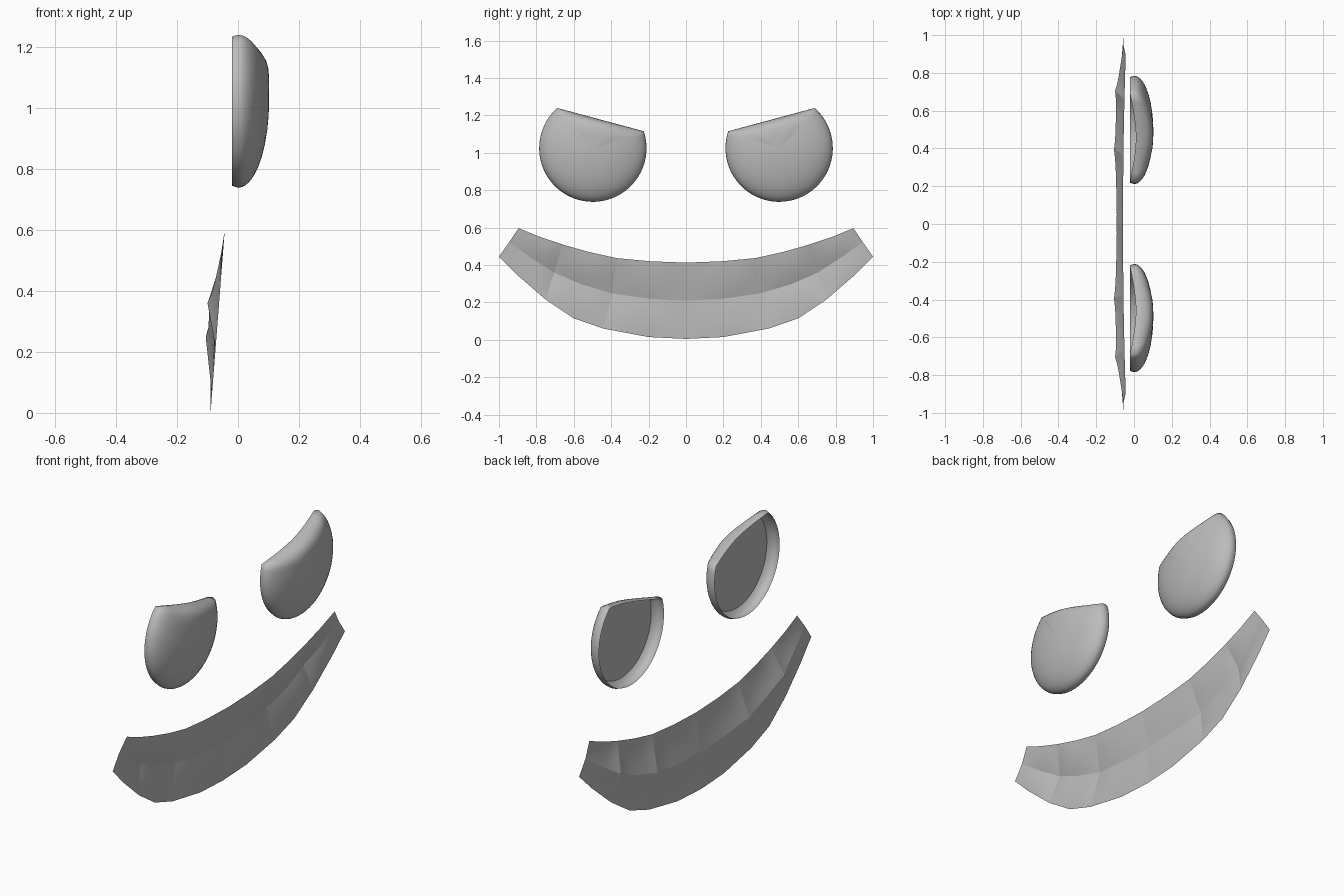
import bpy, bmesh, math

cube = bpy.data.objects.get("Cube")
if cube:
    bpy.data.objects.remove(cube, do_unlink=True)

grey = bpy.data.materials.new("plain grey")
grey.use_nodes = True
grey.diffuse_color = (0.5, 0.5, 0.5, 1)
grey.node_tree.nodes["Principled BSDF"].inputs["Base Color"].default_value = (0.5, 0.5, 0.5, 1)


def finish(bm, name):
    mesh = bpy.data.meshes.new(name)
    bm.to_mesh(mesh)
    bm.free()
    mesh.materials.append(grey)
    for p in mesh.polygons:
        p.use_smooth = True
    obj = bpy.data.objects.new(name, mesh)
    bpy.context.collection.objects.link(obj)
    return obj


def bridge(bm, a, b):
    for i in range(len(a)):
        j = (i + 1) % len(a)
        bm.faces.new((a[i], a[j], b[j], b[i]))


# Eyes: a shallow round dome with a slanted, rounded-over brow cut and an open back
RADIUS, CY, CZ, BULGE = 0.287, 0.498, 1.025, 0.102
BROW_DIST = 0.158
BROW_ANGLE = math.radians(90) + math.atan2(0.125, 0.465)
HALF = math.acos(BROW_DIST / RADIUS)


def outline():
    """Angle and relative radius around the eye, with exact brow corners."""
    pts = []
    for i in range(20):
        a = BROW_ANGLE - HALF + 2 * HALF * i / 20
        pts.append((a, BROW_DIST / math.cos(a - BROW_ANGLE) / RADIUS))
    for i in range(44):
        pts.append((BROW_ANGLE + HALF + (2 * math.pi - 2 * HALF) * i / 44, 1.0))
    return pts


def eye(name, side):
    bm = bmesh.new()
    shape = outline()

    def ring(scale, depth):
        return [bm.verts.new((depth(k), side * (CY + RADIUS * k * scale * math.cos(a)),
                              CZ + RADIUS * k * scale * math.sin(a))) for a, k in shape]

    def base(k):
        return 0.02 * (1 - k) / 0.45

    rings = [ring(0.975, lambda k: -0.02 + 0.03 * (1 - k) / 0.45)]
    for s in (1, 0.99, 0.97, 0.94, 0.9, 0.84, 0.76, 0.65, 0.5, 0.34, 0.17):
        rings.append(ring(s, lambda k: base(k) + (BULGE - base(k)) * math.sqrt(1 - s ** (2 / k ** 2))))
    for a, b in zip(rings, rings[1:]):
        bridge(bm, a, b)
    tip = bm.verts.new((BULGE, side * CY, CZ))
    last = rings[-1]
    for i in range(len(last)):
        bm.faces.new((last[i], last[(i + 1) % len(last)], tip))
    # recessed flat plate closing the hollow back
    bm.faces.new(ring(0.9, lambda k: 0.042))
    bmesh.ops.recalc_face_normals(bm, faces=bm.faces)
    return finish(bm, name)


eye("left_eye", 1)
eye("right_eye", -1)

# Mouth: curves (y, z) sampled every half tooth from the middle to the corner
UPPER = [(0, .413), (.19, .42), (.37, .437), (.52, .47), (.66, .51), (.78, .55), (.895, .597)]
MIDDLE = [(0, .21), (.2, .22), (.395, .248), (.56, .297), (.705, .36), (.83, .44), (.945, .523)]
LOWER = [(0, .005), (.2, .015), (.44, .06), (.6, .115), (.75, .215), (.9, .345), (1, .445)]
GAP_DEPTH = [0.018, 0.035, 0.038, 0.006]
COLS, ROWS = 8, 6


def sample(curve, u):
    i = min(int(u), len(curve) - 2)
    f = u - i
    return [p + (q - p) * f for p, q in zip(curve[i], curve[i + 1])]


def tooth(bm, index, outer, side):
    grid = []
    for c in range(COLS + 1):
        f = c / COLS
        oy, oz = sample(outer, 2 * (index + f))
        my, mz = sample(MIDDLE, 2 * (index + f))
        depth = GAP_DEPTH[index] * (1 - f) + GAP_DEPTH[index + 1] * f
        gap = abs(2 * f - 1) ** 3
        column = []
        for r in range(ROWS + 1):
            t = r / ROWS
            y, z = oy + (my - oy) * t, oz + (mz - oz) * t
            push = depth * (gap * t + (1 - gap) * 0.8 * t * t)
            column.append(bm.verts.new((-0.09 + 0.0776 * z - push, side * y, z)))
        grid.append(column)
    for a, b in zip(grid, grid[1:]):
        for r in range(ROWS):
            face = bm.faces.new((a[r], b[r], b[r + 1], a[r + 1]))
            face.normal_update()
            if face.normal.x < 0:
                face.normal_flip()


# each tooth is its own patch, so the gaps stay crisp
for name, outer in (("upper_teeth", UPPER), ("lower_teeth", LOWER)):
    bm = bmesh.new()
    for side in (1, -1):
        for index in range(3):
            tooth(bm, index, outer, side)
    finish(bm, name)
